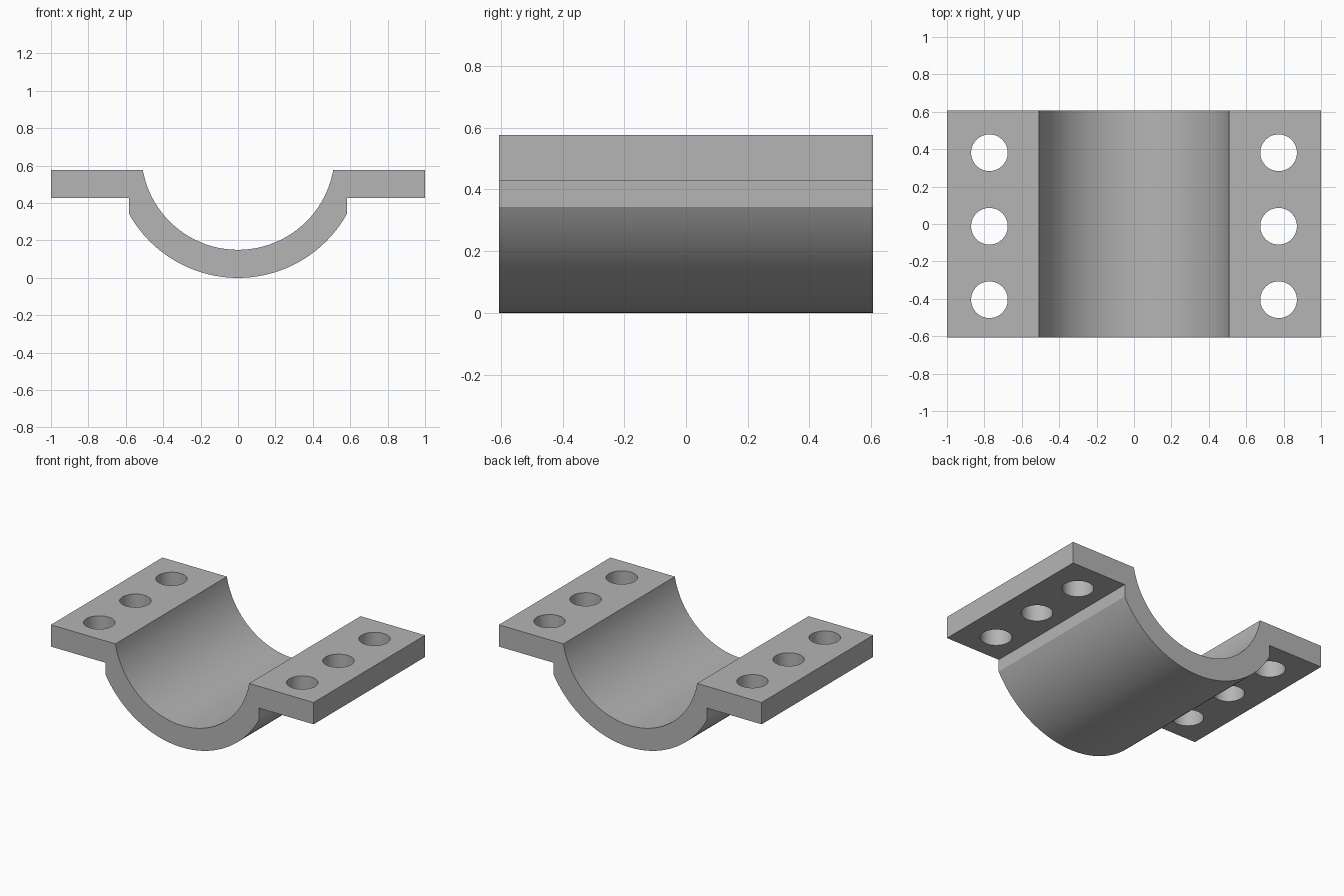
import bpy, bmesh, math

cube = bpy.data.objects.get("Cube")
if cube:
    bpy.data.objects.remove(cube, do_unlink=True)

DEPTH = 0.606                     # half length along y
AXIS_Z = 0.667                    # height of the cradle axis
R_IN, R_OUT = 0.517, 0.667
TOP, UNDER, WALL_X = 0.577, 0.427, 0.583
SEGMENTS = 64

grey = bpy.data.materials.new("steel grey")
grey.use_nodes = True
colour = (0.46, 0.46, 0.46, 1)
grey.diffuse_color = colour
grey.node_tree.nodes["Principled BSDF"].inputs["Base Color"].default_value = colour


def arc(radius, half_angle):
    """Points along the bottom of a circle, from left to right."""
    angles = [half_angle * (2 * i / SEGMENTS - 1) for i in range(SEGMENTS + 1)]
    return [(radius * math.sin(a), AXIS_Z - radius * math.cos(a)) for a in angles]


# Saddle profile: inner arc, right flange, outer arc, left flange
inner = arc(R_IN, math.acos((AXIS_Z - TOP) / R_IN))
outer = arc(R_OUT, math.asin(WALL_X / R_OUT))
right_flange = [(1, TOP), (1, UNDER), (WALL_X, UNDER)]
left_flange = [(-x, z) for x, z in reversed(right_flange)]
profile = inner + right_flange + outer[::-1] + left_flange

# Extrude the profile along y
bm = bmesh.new()
face = bm.faces.new([bm.verts.new((x, -DEPTH, z)) for x, z in profile])
grown = bmesh.ops.extrude_face_region(bm, geom=[face])["geom"]
bmesh.ops.translate(bm, vec=(0, 2 * DEPTH, 0),
                    verts=[g for g in grown if isinstance(g, bmesh.types.BMVert)])
bmesh.ops.recalc_face_normals(bm, faces=bm.faces)
mesh = bpy.data.meshes.new("saddle_clamp")
bm.to_mesh(mesh)
bm.free()
mesh.materials.append(grey)
clamp = bpy.data.objects.new("saddle_clamp", mesh)
bpy.context.collection.objects.link(clamp)

# Three bolt holes through each flange
for side in (-1, 1):
    for row in (-1, 0, 1):
        bpy.ops.mesh.primitive_cylinder_add(
            vertices=48, radius=0.098, depth=0.5,
            location=(side * 0.773, row * 0.393 - 0.012, (TOP + UNDER) / 2))
        cutter = bpy.context.object
        cutter.name = "bolt_hole_cutter"
        cutter.hide_render = True
        cutter.data.materials.append(grey)
        cut = clamp.modifiers.new("bolt_hole", "BOOLEAN")
        cut.operation, cut.solver, cut.object = "DIFFERENCE", "EXACT", cutter
        bpy.ops.object.select_all(action="DESELECT")
        clamp.select_set(True)
        bpy.context.view_layer.objects.active = clamp
        bpy.ops.object.modifier_apply(modifier=cut.name)
        bpy.data.objects.remove(cutter, do_unlink=True)

# Smooth the curved surfaces, keep the edges crisp
bpy.ops.object.shade_smooth_by_angle(angle=math.radians(25))
